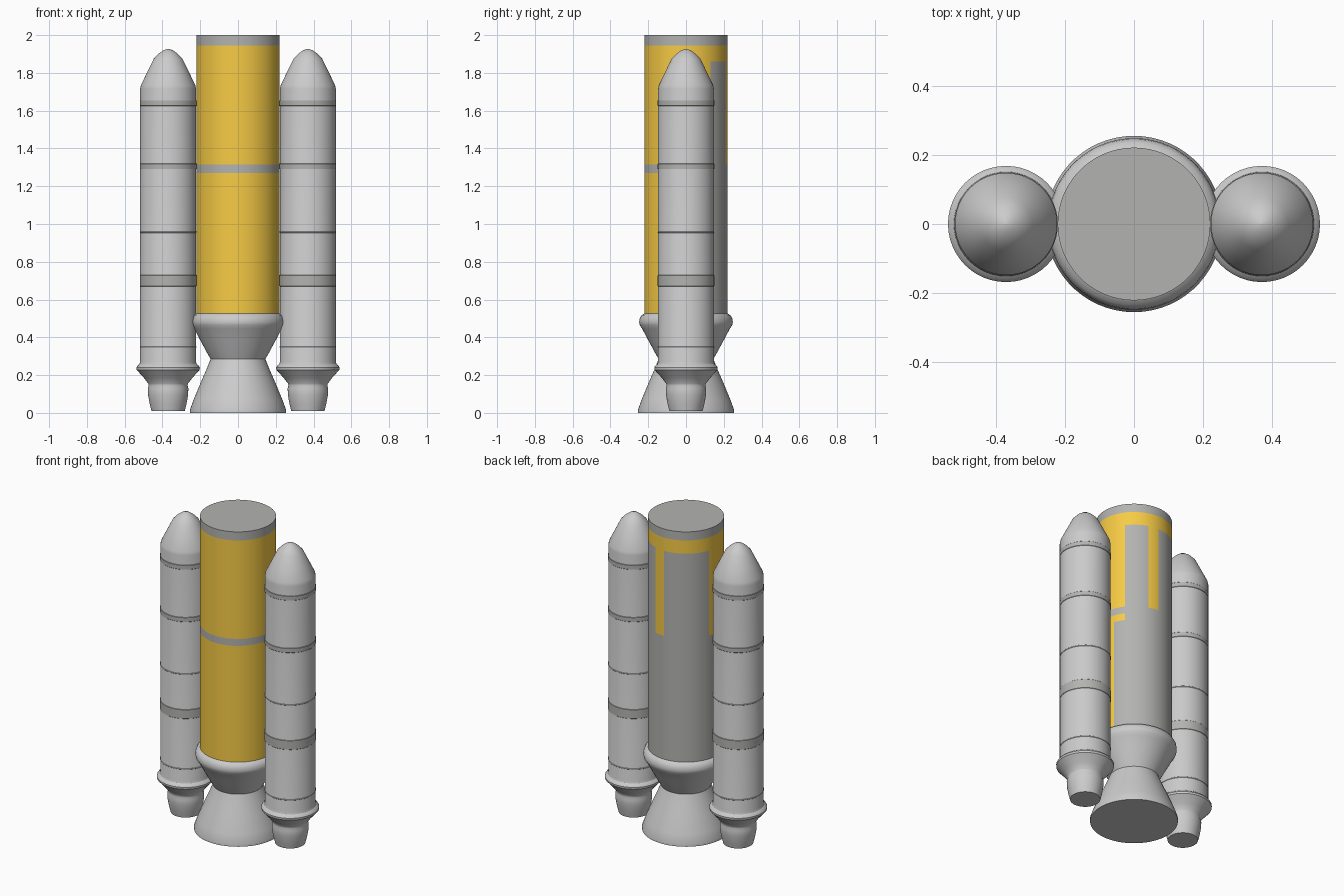
import bpy, bmesh, math

if "Cube" in bpy.data.objects:
    bpy.data.objects.remove(bpy.data.objects["Cube"])


def material(name, rgb):
    m = bpy.data.materials.new(name)
    m.diffuse_color = (*rgb, 1)
    m.use_nodes = True
    m.node_tree.nodes["Principled BSDF"].inputs["Base Color"].default_value = m.diffuse_color
    return m


def lathe(name, profile, x=0, sides=60, mats=(), pick=None):
    """Revolve (radius, z) points around z; capped at both ends."""
    bm = bmesh.new()
    rings = []
    for r, z in profile:
        rings.append([bm.verts.new((r * math.cos(2 * math.pi * i / sides),
                                    r * math.sin(2 * math.pi * i / sides), z))
                      for i in range(sides)])
    for a, b in zip(rings, rings[1:]):
        for i in range(sides):
            j = (i + 1) % sides
            f = bm.faces.new((a[i], a[j], b[j], b[i]))
            if pick:
                z = (a[i].co.z + b[i].co.z) / 2
                f.material_index = pick((i + 0.5) * 360 / sides, z)
    bm.faces.new(rings[0][::-1])
    bm.faces.new(rings[-1])
    me = bpy.data.meshes.new(name)
    bm.to_mesh(me)
    bm.free()
    for m in mats:
        me.materials.append(m)
    ob = bpy.data.objects.new(name, me)
    ob.location.x = x
    bpy.context.collection.objects.link(ob)
    bpy.ops.object.select_all(action='DESELECT')
    ob.select_set(True)
    bpy.context.view_layer.objects.active = ob
    bpy.ops.object.shade_smooth_by_angle(angle=math.radians(30))
    return ob


grey = material("core_grey", (0.45, 0.45, 0.44))
yellow = material("core_yellow", (0.93, 0.6, 0.06))


# Core paint: yellow front, grey bands, grey panels on the back
def core_paint(angle, z):
    if z > 1.945 or 1.27 < z < 1.315:
        return 0
    if z > 1.86:
        return 1
    if z > 1.315:
        return 0 if 36 < angle < 72 or 90 < angle < 162 else 1
    return 0 if (36 if z > 1.225 else 18) < angle < 180 else 1


# Core tank
core_z = [0.52, 0.67, 0.72, 1.225, 1.27, 1.315, 1.86, 1.945, 2.0]
lathe("core_tank", [(0.221, z) for z in core_z], mats=(grey, yellow), pick=core_paint)

# Flared collar, waist and main nozzle
lathe("core_engine", [
    (0.255, 0), (0.255, 0.015), (0.235, 0.07), (0.2, 0.155), (0.165, 0.235),
    (0.145, 0.285), (0.165, 0.32), (0.2, 0.385), (0.232, 0.445),
    (0.245, 0.465), (0.248, 0.48), (0.245, 0.5), (0.235, 0.517), (0.219, 0.527)])

# Side boosters: nozzle, flared skirt, body and rounded cone
R = 0.148
booster = [
    (0.088, 0.01), (0.098, 0.05), (0.106, 0.095), (0.107, 0.13), (0.103, 0.145),
    (0.105, 0.155), (0.128, 0.185), (0.155, 0.215), (0.167, 0.228), (0.168, 0.24),
    (0.162, 0.25), (0.152, 0.258), (R, 0.27),
    (R, 1.715), (0.144, 1.735), (0.115, 1.795), (0.076, 1.875),
    (0.05, 1.902), (0.025, 1.92), (0.003, 1.927)]
bands = [(0.345, 0.352), (0.67, 0.73), (0.953, 0.96), (1.29, 1.32), (1.625, 1.655)]
for side, x in (("left", -0.37), ("right", 0.37)):
    lathe(side + "_booster", booster, x, 48)
    # Raised joint bands
    for n, (lo, hi) in enumerate(bands):
        wide = hi - lo > 0.02
        lathe(f"{side}_booster_band_{n + 1}",
              [(R, lo), (R + 0.002, lo + 0.002), (R + 0.002, hi - 0.002), (R, hi)],
              x, 48, mats=(grey,) if wide else ())
